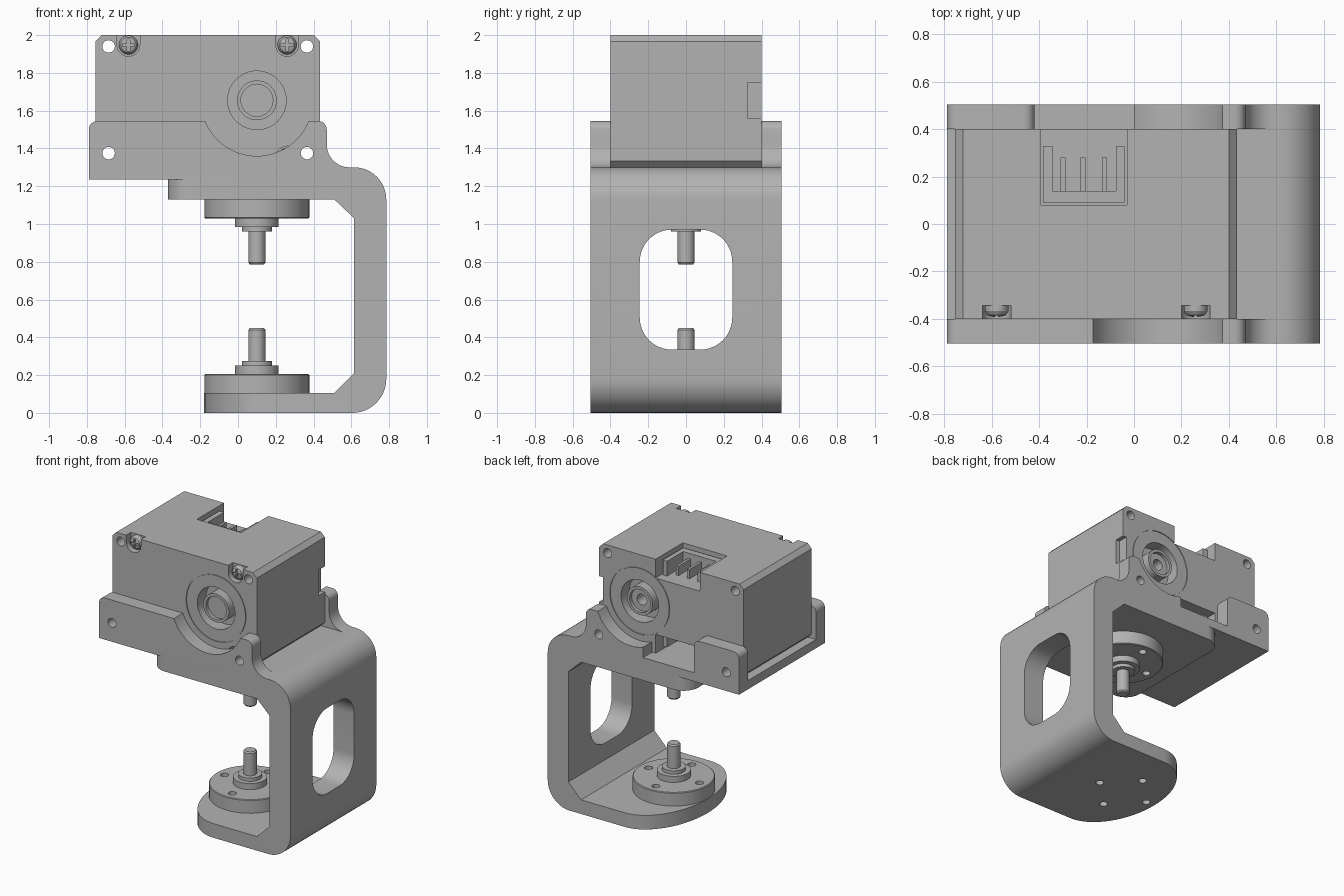
import bpy, bmesh
from math import sin, cos, pi, radians
from mathutils import Vector

if "Cube" in bpy.data.objects:
    bpy.data.objects.remove(bpy.data.objects["Cube"], do_unlink=True)

GREY = (0.45, 0.45, 0.45, 1)
mat = bpy.data.materials.new("plain grey")
mat.use_nodes = True
mat.diffuse_color = GREY
mat.node_tree.nodes["Principled BSDF"].inputs["Base Color"].default_value = GREY

MID_Z = 1.65        # centre height of the actuator
AXIS_X = 0.10       # shared axis of the horns and hubs
HALF = 0.505        # half depth of the bracket
parts = []


# Helpers
def finish(name, bm):
    bmesh.ops.recalc_face_normals(bm, faces=bm.faces)
    mesh = bpy.data.meshes.new(name)
    bm.to_mesh(mesh)
    bm.free()
    mesh.materials.append(mat)
    obj = bpy.data.objects.new(name, mesh)
    bpy.context.collection.objects.link(obj)
    parts.append(obj)
    return obj


def prism(name, outline, axis, lo, hi):
    """Extrude an outline along x, y or z."""
    place = {"x": lambda a, b, t: (t, a, b), "y": lambda a, b, t: (a, t, b),
             "z": lambda a, b, t: (a, b, t)}[axis]
    bm = bmesh.new()
    face = bm.faces.new([bm.verts.new(place(a, b, lo)) for a, b in outline])
    ext = bmesh.ops.extrude_face_region(bm, geom=[face])
    shift = Vector(place(0, 0, hi - lo))
    for v in ext["geom"]:
        if isinstance(v, bmesh.types.BMVert):
            v.co += shift
    return finish(name, bm)


def box(name, x0, x1, y0, y1, z0, z1):
    return prism(name, [(x0, y0), (x1, y0), (x1, y1), (x0, y1)], "z", z0, z1)


def lathe(name, profile, axis, x, other, closed=False):
    """Spin (radius, position) points about a line along y or z."""
    up = Vector((0, 0, 1)) if axis == "z" else Vector((0, 1, 0))
    base = Vector((x, other, 0)) if axis == "z" else Vector((x, 0, other))
    bm = bmesh.new()
    vs = [bm.verts.new(base + Vector((r, 0, 0)) + up * h) for r, h in profile]
    pairs = list(zip(vs, vs[1:])) + ([(vs[-1], vs[0])] if closed else [])
    edges = [bm.edges.new(p) for p in pairs]
    bmesh.ops.spin(bm, geom=vs + edges, cent=base, axis=up, angle=2 * pi, steps=48)
    bmesh.ops.remove_doubles(bm, verts=bm.verts, dist=0.0001)
    return finish(name, bm)


def arc(cx, cy, r, a0, a1, n=12, ry=None):
    angles = [radians(a0 + (a1 - a0) * i / n) for i in range(n + 1)]
    return [(cx + r * cos(a), cy + (ry or r) * sin(a)) for a in angles]


def circle(cx, cy, r):
    return arc(cx, cy, r, 0, 345, 23)


def rounded(w, z0, z1, r):
    return (arc(w - r, z1 - r, r, 0, 90) + arc(r - w, z1 - r, r, 90, 180)
            + arc(r - w, z0 + r, r, 180, 270) + arc(w - r, z0 + r, r, 270, 360))


def combine(tool, *targets, op="DIFFERENCE"):
    for obj in targets:
        mod = obj.modifiers.new("combine", "BOOLEAN")
        mod.operation, mod.solver, mod.object = op, "EXACT", tool
        bpy.context.view_layer.objects.active = obj
        bpy.ops.object.modifier_apply(modifier=mod.name)
    parts.remove(tool)
    bpy.data.objects.remove(tool, do_unlink=True)


# Bracket: C-shaped frame with a floor under the actuator
bracket = prism("bracket", [(0.15, 0)] + arc(0.605, 0.18, 0.18, -90, 0)
                + arc(0.615, 1.13, 0.17, 0, 90)
                + [(0.59, 1.3), (-0.79, 1.3), (-0.79, 1.235), (0, 1.235), (0, 1.13),
                   (0.51, 1.13), (0.615, 1.03), (0.615, 0.21), (0.51, 0.105), (0.15, 0.105)],
                "y", -HALF, HALF)
foot = prism("foot", arc(0.15, 0, 0.33, 90, 270, 32, HALF), "z", 0, 0.105)
pad = prism("pad", [(0, HALF)] + arc(-0.25, HALF - 0.12, 0.12, 90, 180)
            + arc(-0.25, 0.12 - HALF, 0.12, 180, 270) + [(0, -HALF)], "z", 1.13, 1.235)

# Side plates with a round relief and a flared ear; the rear one has a plug gap
left_end = [(-0.79, 1.3)] + arc(-0.745, 1.5, 0.045, 180, 90, 6)
ear = (arc(0.425, 1.5, 0.045, 90, 0, 6) + arc(0.59, 1.42, 0.12, 180, 270))
front_plate = prism("front_plate", left_end + arc(AXIS_X, 1.655, 0.295, 202, 338, 32) + ear,
                    "y", -HALF, -0.4)
rear_ear = prism("rear_ear", [(0, 1.3)] + arc(AXIS_X, 1.655, 0.295, 250, 338, 24) + ear,
                 "y", 0.4, HALF)
rear_tab = prism("rear_tab", left_end + arc(-0.465, 1.5, 0.045, 90, 0, 6) + [(-0.42, 1.3)],
                 "y", 0.4, HALF)
for piece in (foot, pad, front_plate, rear_ear, rear_tab):
    combine(piece, bracket, op="UNION")
combine(prism("window", rounded(0.245, 0.335, 0.97, 0.17), "x", 0.5, 0.9), bracket)

# Horns: flanged discs with a stepped hub and a pin, facing each other
horn_profile = [(0, 0.105), (0.278, 0.105), (0.278, 0.2), (0.273, 0.205), (0.115, 0.205),
                (0.115, 0.25), (0.08, 0.25), (0.08, 0.275), (0.045, 0.275),
                (0.045, 0.44), (0.037, 0.45), (0, 0.45)]
lower_horn = lathe("lower_horn", horn_profile, "z", AXIS_X, 0)
upper_horn = lathe("upper_horn", [(r, 1.235 - h) for r, h in horn_profile], "z", AXIS_X, 0)
for k in range(4):
    hx, hy = AXIS_X + 0.21 * cos(k * pi / 2), 0.21 * sin(k * pi / 2)
    combine(prism("hole", circle(hx, hy, 0.028), "z", -0.1, 0.3), bracket, lower_horn)
    combine(prism("hole", circle(hx, hy, 0.028), "z", 1.0, 1.1), upper_horn)

# Actuator case in three sections with chamfered long edges
x0, x1, z0, z1, c = -0.755, 0.435, 1.3, 2.0, 0.033
case = [(x0 + c, z0), (x1 - c, z0), (x1, z0 + c), (x1, z1 - c),
        (x1 - c, z1), (x0 + c, z1), (x0, z1 - c), (x0, z0 + c)]
front_case = prism("front_case", case, "y", -0.4, -0.26)
middle_case = prism("middle_case", case, "y", -0.26, 0.23)
rear_case = prism("rear_case", case, "y", 0.23, 0.4)

# Through holes at the four corners
for hx in (-0.685, 0.365):
    for hz in (1.375, 1.94):
        combine(prism("hole", circle(hx, hz, 0.033), "y", -0.6, 0.6),
                bracket, front_case, middle_case, rear_case)

# Hubs: an annular recess, a fine outer ring and a dished centre on both faces
for target, face, inward in ((front_case, -0.4, 1), (rear_case, 0.4, -1)):
    for r0, r1, depth in ((0.105, 0.155, 0.1), (0.242, 0.247, 0.006)):
        ring = [(r0, face - inward * 0.02), (r1, face - inward * 0.02),
                (r1, face + inward * depth), (r0, face + inward * depth)]
        combine(lathe("ring", ring, "y", AXIS_X, 1.655, closed=True), target)
    ends = sorted((face - inward * 0.02, face + inward * 0.025))
    combine(prism("dish", circle(AXIS_X, 1.655, 0.085), "y", *ends), target)
combine(prism("bore", circle(AXIS_X, 1.655, 0.04), "y", 0.28, 0.5), rear_case)

# Side recess in the rear section
combine(box("side_recess", 0.405, 0.5, 0.325, 0.5, 1.56, 1.75), rear_case)


# Screws and plugs, repeated top and bottom
for flip in (False, True):
    side = "lower" if flip else "upper"

    def fz(z):
        return 2 * MID_Z - z if flip else z

    for label, sx in (("right", -0.58), ("left", 0.26)):
        notch = arc(sx, 1.948, 0.06, 180, 360, 16) + [(sx + 0.06, 2.05), (sx - 0.06, 2.05)]
        combine(prism("notch", [(x, fz(z)) for x, z in notch], "y", -0.45, -0.345), front_case)
        screw = lathe(f"{side}_{label}_screw",
                      [(0, -0.344), (0.05, -0.344), (0.05, -0.368), (0.04, -0.384),
                       (0.022, -0.391), (0, -0.393)], "y", sx, fz(1.948))
        for w, h in ((0.032, 0.007), (0.007, 0.032)):
            z = fz(1.948)
            combine(box("slot", sx - w, sx + w, -0.45, -0.37, z - h, z + h), screw)

    def zbox(name, xa, xb, ya, yb, za, zb):
        return box(name, xa, xb, ya, yb, *sorted((fz(za), fz(zb))))

    # Plug pocket, its U-shaped housing and the contact bars
    combine(zbox("pocket", -0.395, -0.03, 0.08, 0.5, 1.86, 2.05), middle_case, rear_case)
    zbox(f"{side}_plug_back", -0.385, -0.04, 0.09, 0.14, 1.86, 1.97)
    for xa, xb in ((-0.385, -0.345), (-0.075, -0.04)):
        zbox(f"{side}_plug_side", xa, xb, 0.14, 0.33, 1.86, 1.97)
    for bar in (-0.3, -0.215, -0.125):
        zbox(f"{side}_plug_contact", bar - 0.01, bar + 0.01, 0.14, 0.28, 1.86, 1.93)

# Smooth the round surfaces and keep edges crisp
for obj in bpy.context.view_layer.objects:
    obj.select_set(obj in parts)
bpy.context.view_layer.objects.active = bracket
bpy.ops.object.shade_smooth_by_angle(angle=radians(25))
